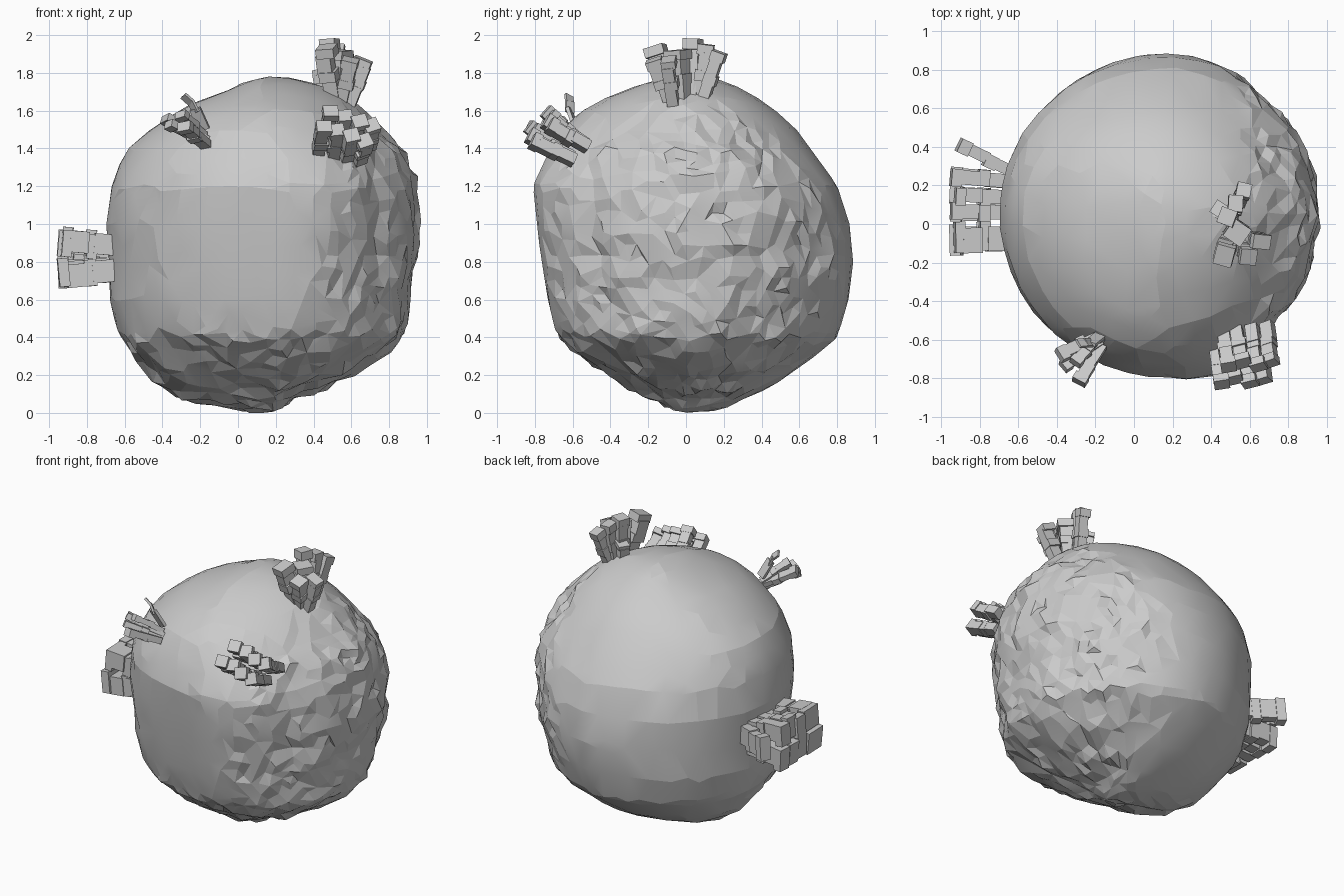
import bpy, bmesh, math, random
from mathutils import Vector, Matrix, noise

if "Cube" in bpy.data.objects:
    bpy.data.objects.remove(bpy.data.objects["Cube"])

random.seed(4)
CX, CY, H = 0.16, 0.05, 1.78

# silhouette of the boulder: z, xmin, xmax, ymin, ymax
SECTIONS = [
    (0.00, .15, .17, .04, .06), (0.07, -.31, .33, -.22, .30),
    (0.20, -.48, .62, -.43, .55), (0.40, -.63, .89, -.67, .80),
    (0.60, -.68, .92, -.72, .86), (0.80, -.68, .935, -.75, .885),
    (1.00, -.70, .96, -.78, .865), (1.20, -.675, .945, -.80, .80),
    (1.30, -.635, .92, -.765, .735), (1.40, -.58, .88, -.72, .66),
    (1.50, -.47, .79, -.66, .58), (1.60, -.32, .68, -.55, .47),
    (1.70, -.07, .52, -.34, .32), (1.78, .19, .21, .04, .06),
]


def theta(z):
    return math.asin(max(-1, min(1, 2 * z / H - 1)))


def section(t):
    for a, b in zip(SECTIONS, SECTIONS[1:]):
        ta, tb = theta(a[0]), theta(b[0])
        if t <= tb + 1e-6:
            k = (t - ta) / (tb - ta)
            return [p + (q - p) * k for p, q in zip(a[1:], b[1:])]
    return SECTIONS[-1][1:]


def ramp(a, b, v):
    t = max(0, min(1, (v - a) / (b - a)))
    return t * t * (3 - 2 * t)


def make_object(name, bm):
    mesh = bpy.data.meshes.new(name)
    bm.to_mesh(mesh)
    bm.free()
    ob = bpy.data.objects.new(name, mesh)
    bpy.context.collection.objects.link(ob)
    return ob


# boulder: smooth on the left and back, chipped on the right and underneath
bm = bmesh.new()
bmesh.ops.create_icosphere(bm, subdivisions=5, radius=1)
for v in bm.verts:
    u = v.co.normalized()
    x0, x1, y0, y1 = section(math.asin(max(-1, min(1, u.z))))
    h = max(1e-6, math.hypot(u.x, u.y))
    c, s = u.x / h, u.y / h
    p = Vector((CX + c * ((x1 - CX) if c > 0 else (CX - x0)),
                CY + s * ((y1 - CY) if s > 0 else (CY - y0)),
                H / 2 * (1 + u.z)))
    if c > 0:
        # leaner right-hand shoulders, full front right ridge
        corner = 2 * c * abs(s) * h
        lean = -.06 * ramp(1.15, 1.5, p.z)
        if s > 0:
            lean -= .07 * ramp(.8, .3, p.z)
        p.x += (p.x - CX) * lean * corner
        p.y += (p.y - CY) * lean * corner
        if s < 0:
            p.y -= .2 * c * (1 - c) * -s * h * ramp(1.55, 1.25, p.z) * ramp(.1, .5, p.z)
    rough = max(ramp(.2, .55, u.x - .2 * u.z),
                ramp(.55, .35, p.z) * ramp(.35, -.1, p.y),
                .2 * ramp(.1, -.4, u.y) * ramp(1.5, 1.2, p.z))
    bump = .008 * noise.noise(p * 3) + rough * (
        .024 * noise.noise(p * 5) + .026 * noise.noise(p * 14) + random.uniform(-.005, .005))
    # vertical groove just behind the front right ridge
    if s < 0 and c > 0:
        groove = math.exp(-((p.x - .75) / .05) ** 2)
        bump -= .03 * groove * ramp(.4, .6, p.z) * ramp(1.45, 1.2, p.z)
    v.co = p + u * (bump - .008 * rough)
low = min(v.co.z for v in bm.verts)
for v in bm.verts:
    v.co.z -= low * ramp(.5, 0, v.co.z)
boulder = make_object("boulder", bm)
dec = boulder.modifiers.new("chips", "DECIMATE")
dec.ratio = 0.35
bpy.context.view_layer.objects.active = boulder
boulder.select_set(True)
bpy.ops.object.modifier_apply(modifier="chips")
bpy.ops.object.shade_smooth_by_angle(angle=math.radians(9))

SHAFT = ((0, .42, .85), (.36, .55, 1.0), (.52, .86, .88), (.82, 1, 1.08))
SLIVER = ((0, 1, 1),)


# stepped block column growing from base to tip
def column(bm, base, tip, w, d, roll=0.0, steps=SHAFT):
    base, tip = Vector(base), Vector(tip)
    axis = tip - base
    rot = axis.to_track_quat('Z', 'Y').to_matrix().to_4x4() @ Matrix.Rotation(roll, 4, 'Z')
    for a, b, k in steps:
        shift = Vector((random.uniform(-.1, .1) * w, random.uniform(-.1, .1) * d, 0))
        mid = base + axis * (a + b) / 2 + rot.to_3x3() @ shift
        m = Matrix.Translation(mid) @ rot @ Matrix.Diagonal(
            (w * k, d * k, axis.length * (b - a), 1))
        bmesh.ops.create_cube(bm, size=1, matrix=m)


def cluster(name, columns):
    bm = bmesh.new()
    for c in columns:
        column(bm, *c)
    return make_object(name, bm)


# left cluster: two rows of blocks pointing to -x
left = [((-.60, .26, .84), (-.91, .41, .87), .15, .07)]
for i, y in enumerate((-.08, .06, .15, .25)):
    w = .15 if i == 0 else .085
    left.append(((-.64, y * .9, .76), (-.95, y, .73 + .015 * (i % 2)), .14, w))
    left.append(((-.64, y * .9, .88), (-.93 - .02 * (i % 2), y, .905), .13, w))
# wide side of each block lies along y, so swap when the track axis is turned
turn = Vector((-1, 0, 0)).to_track_quat('Z', 'Y').to_matrix().col[0]
if abs(turn.y) > .5:
    left = [(b, t, d, w) for b, t, w, d in left]
cluster("left_block_cluster", left)

# top cluster: fan of tall blocks
cluster("top_block_cluster", [
    ((.50, -.08, 1.66), (.46, -.16, 1.94), .09, .10, .2),
    ((.53, -.03, 1.64), (.54, -.05, 1.92), .10, .10, .5),
    ((.58, -.06, 1.64), (.67, -.10, 1.87), .07, .09, .3),
    ((.55, -.09, 1.64), (.60, -.17, 1.87), .08, .08, .9),
    ((.50, .03, 1.66), (.48, .04, 1.98), .08, .08, .1),
    ((.51, .07, 1.65), (.53, .11, 1.95), .07, .08, .4),
    ((.53, .09, 1.64), (.57, .18, 1.91), .07, .07, .2),
    ((.47, .05, 1.66), (.44, .07, 1.82), .07, .08, .0),
])

# front right cluster: two rows of blocks facing forward and up
front = []
for i in range(4):
    for j in (-1, 1):
        x = .47 + .075 * i + .02 * j
        base = (x - .03, -.60 + .035 * j + .015 * i, 1.40 + .035 * j - .01 * i)
        tip = (x, -.79 + .045 * j + .02 * (i % 2), 1.56 + .04 * j - .025 * i)
        front.append((base, tip, .075, .07, .12 * i))
cluster("front_right_block_cluster", front)

# front left cluster: thin blocks plus one curling sliver
cluster("front_left_block_cluster", [
    ((-.17, -.58, 1.44), (-.39, -.68, 1.56), .07, .04, .3),
    ((-.17, -.61, 1.43), (-.37, -.74, 1.53), .06, .04, .3),
    ((-.17, -.63, 1.42), (-.29, -.82, 1.52), .07, .05, .2),
    ((-.18, -.58, 1.47), (-.31, -.72, 1.58), .06, .04, .3),
    ((-.18, -.58, 1.50), (-.23, -.62, 1.61), .06, .02, .6, SLIVER),
    ((-.22, -.615, 1.59), (-.25, -.615, 1.65), .05, .015, .6, SLIVER),
    ((-.245, -.615, 1.64), (-.29, -.62, 1.68), .05, .015, .6, SLIVER),
])
